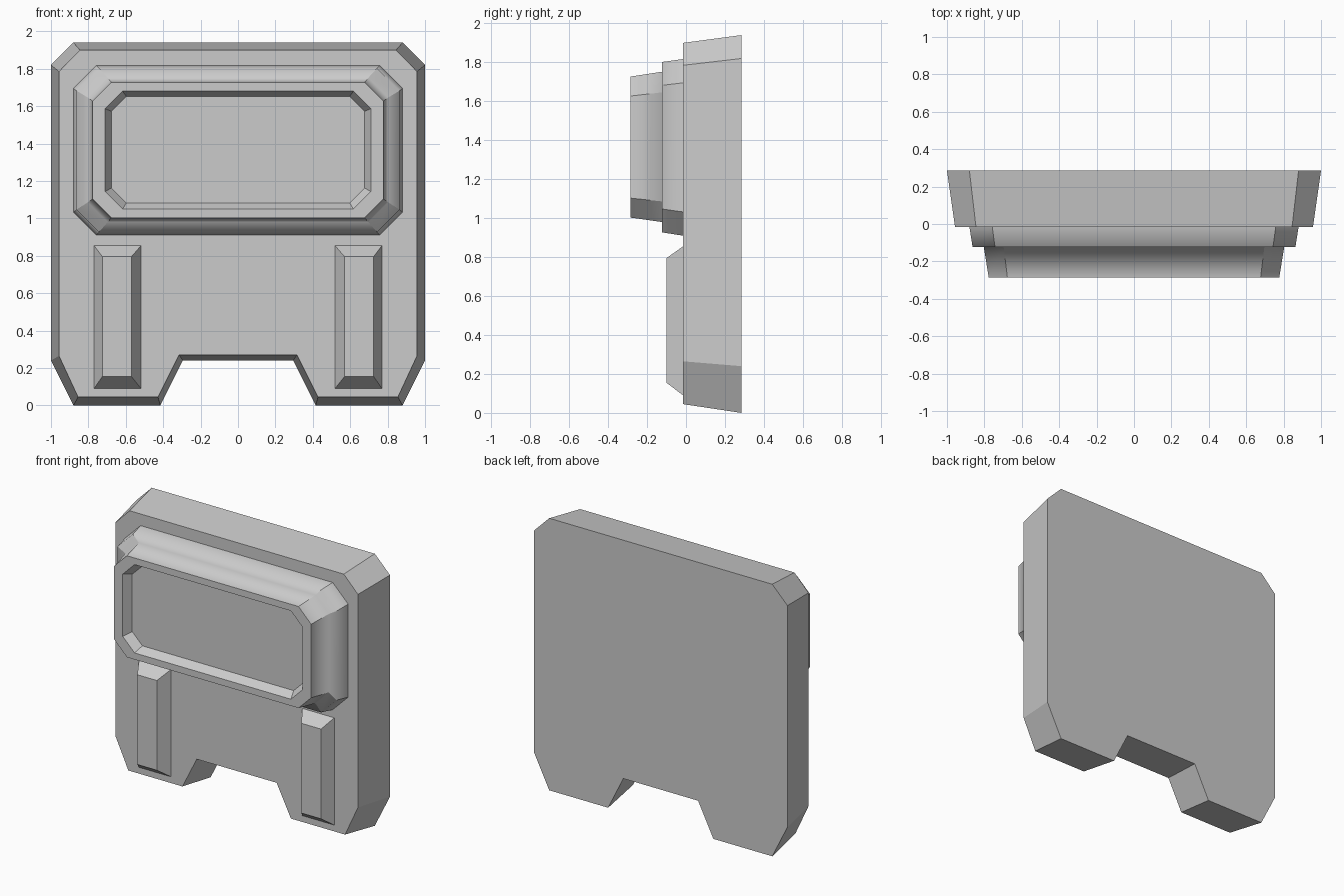
import bpy, bmesh

if "Cube" in bpy.data.objects:
    bpy.data.objects.remove(bpy.data.objects["Cube"])

def loft(name, loops, smooth=False):
    """Skin a stack of (y, [(x, z), ...]) outlines and cap both ends."""
    bm = bmesh.new()
    rings = [[bm.verts.new((x, y, z)) for x, z in pts] for y, pts in loops]
    n = len(rings[0])
    for a, b in zip(rings, rings[1:]):
        for i in range(n):
            j = (i + 1) % n
            bm.faces.new((a[i], a[j], b[j], b[i])).smooth = smooth
    bm.faces.new(rings[0])
    bm.faces.new(rings[-1])
    if smooth:
        # keep corner lines and the front rim crisp, blend only across the step
        soft = set(rings[1] + rings[2])
        levels = [set(rings[1]), set(rings[2])]
        for e in bm.edges:
            e.smooth = any(all(v in lv for v in e.verts) for lv in levels)
    bmesh.ops.recalc_face_normals(bm, faces=bm.faces[:])
    me = bpy.data.meshes.new(name)
    bm.to_mesh(me)
    bm.free()
    ob = bpy.data.objects.new(name, me)
    bpy.context.collection.objects.link(ob)
    return ob

def symmetric(half):
    return half + [(-x, z) for x, z in reversed(half)]

def chamfered(x, z0, z1, c):
    return symmetric([(x - c, z0), (x, z0 + c), (x, z1 - c), (x - c, z1)])

def rect(x0, x1, z0, z1):
    return [(x0, z0), (x1, z0), (x1, z1), (x0, z1)]

# Main slab with foot notch, tapering toward the front
back = symmetric([(.295, .24), (.415, 0), (.88, 0), (1, .24), (1, 1.82), (.88, 1.94)])
front = symmetric([(.315, .27), (.428, .045), (.855, .045), (.957, .265), (.957, 1.785), (.845, 1.9)])
loft("body_slab", [(.285, back), (-.015, front)])

# Stepped panel with recessed window
loft("window_panel", [
    (-.015, chamfered(.88, .91, 1.817, .122)),
    (-.123, chamfered(.863, .927, 1.802, .12)),
    (-.123, chamfered(.803, .98, 1.752, .106)),
    (-.285, chamfered(.777, 1.003, 1.727, .1)),
    (-.285, chamfered(.71, 1.05, 1.68, .093)),
    (-.225, chamfered(.677, 1.083, 1.652, .08)),
], smooth=True)

# Raised bevelled bars, mirrored left and right
bar = loft("raised_bar", [
    (-.015, rect(.518, .77, .09, .855)),
    (-.1, rect(.57, .725, .155, .795)),
])
bar.modifiers.new("Mirror", 'MIRROR').use_axis[0] = True
